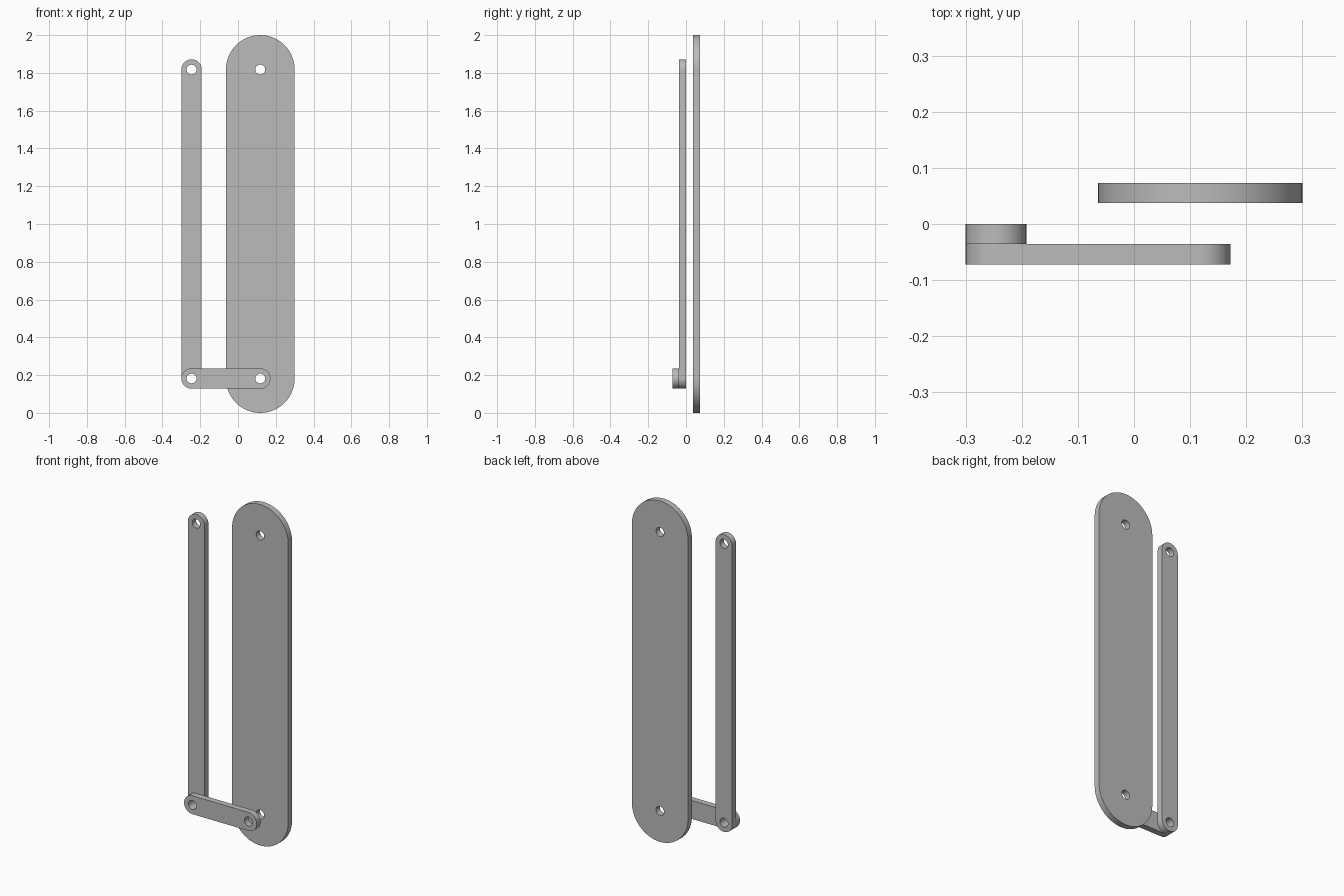
import bpy, bmesh
from math import sin, cos, pi, radians
from mathutils import Vector

cube = bpy.data.objects.get("Cube")
if cube:
    bpy.data.objects.remove(cube, do_unlink=True)

grey = bpy.data.materials.new("plain grey")
grey.use_nodes = True
colour = (0.5, 0.5, 0.5, 1)
grey.diffuse_color = colour
grey.node_tree.nodes["Principled BSDF"].inputs["Base Color"].default_value = colour

HOLE = 0.026
SEGS = 32


def arc(centre, radius, start, sweep, steps):
    """Points along an arc in the xz plane."""
    return [centre + radius * Vector((cos(start + sweep * i / steps), 0,
                                      sin(start + sweep * i / steps)))
            for i in range(steps + 1)]


def add_loop(bm, points):
    verts = [bm.verts.new(p) for p in points]
    return [bm.edges.new((v, verts[i - 1])) for i, v in enumerate(verts)]


def link(name, a, b, radius, front, back):
    """Round-ended flat bar from a to b (x, z) with a pivot hole at each end."""
    a, b = (Vector((p[0], front, p[1])) for p in (a, b))
    along = b - a
    heading = pi / 2 if abs(along.z) > abs(along.x) else 0
    outline = (arc(b, radius, heading - pi / 2, pi, SEGS)
               + arc(a, radius, heading + pi / 2, pi, SEGS))
    bm = bmesh.new()
    edges = add_loop(bm, outline)
    for centre in (a, b):
        edges += add_loop(bm, arc(centre, HOLE, 0, 2 * pi, SEGS)[:-1])
    bmesh.ops.triangle_fill(bm, edges=edges, use_beauty=True, use_dissolve=False)

    # thicken the pierced face
    ext = bmesh.ops.extrude_face_region(bm, geom=bm.faces[:], use_keep_orig=True)
    moved = [g for g in ext["geom"] if isinstance(g, bmesh.types.BMVert)]
    bmesh.ops.translate(bm, vec=(0, back - front, 0), verts=moved)
    bmesh.ops.recalc_face_normals(bm, faces=bm.faces[:])

    mesh = bpy.data.meshes.new(name)
    bm.to_mesh(mesh)
    bm.free()
    mesh.materials.append(grey)
    obj = bpy.data.objects.new(name, mesh)
    bpy.context.collection.objects.link(obj)
    bpy.ops.object.select_all(action="DESELECT")
    obj.select_set(True)
    bpy.context.view_layer.objects.active = obj
    bpy.ops.object.shade_smooth_by_angle(angle=radians(30))
    return obj


# pivot positions
LEFT, RIGHT = -0.246, 0.118
LOW, HIGH = 0.182, 1.818

link("back_plate", (RIGHT, LOW), (RIGHT, HIGH), 0.182, 0.037, 0.073)
link("long_arm", (LEFT, LOW), (LEFT, HIGH), 0.054, -0.036, 0)
link("short_crank", (LEFT, LOW), (RIGHT, LOW), 0.054, -0.072, -0.036)
